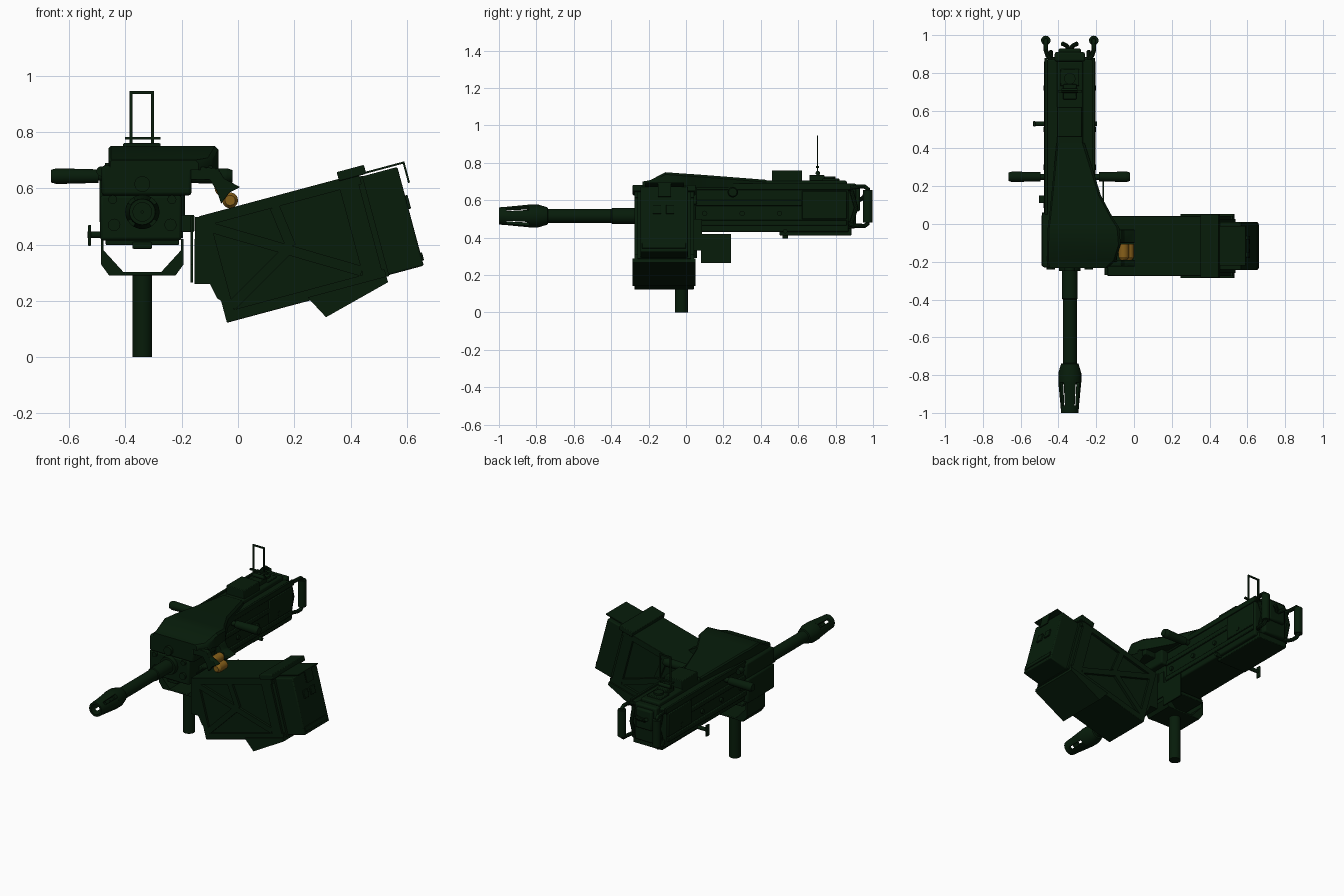
import bpy, bmesh, math
from mathutils import Matrix, Vector

def material(name, rgb):
    m = bpy.data.materials.new(name)
    m.diffuse_color = (*rgb, 1)
    return m

GREEN = material("dark_green", (0.002, 0.0115, 0.003))
BRASS = material("brass_orange", (0.24, 0.115, 0.01))
CX, BZ = -0.34, 0.516          # gun centre line and bore height
I = Matrix.Identity(4)

def finish(name, bm, mat=GREEN, M=I, bevel=0):
    bmesh.ops.recalc_face_normals(bm, faces=bm.faces)
    bm.transform(M)
    me = bpy.data.meshes.new(name)
    bm.to_mesh(me)
    bm.free()
    me.materials.append(mat)
    ob = bpy.data.objects.new(name, me)
    bpy.context.collection.objects.link(ob)
    if bevel:
        b = ob.modifiers.new("bevel", 'BEVEL')
        b.width, b.segments, b.limit_method = bevel, 2, 'ANGLE'
    return ob

def loft(name, sections, M=I, bevel=0, mat=GREEN):
    """Join equal-length rings of points and cap the ends."""
    bm = bmesh.new()
    rings = [[bm.verts.new(p) for p in s] for s in sections]
    n = len(rings[0])
    for a, b in zip(rings, rings[1:]):
        for i in range(n):
            bm.faces.new((a[i], a[(i + 1) % n], b[(i + 1) % n], b[i]))
    bm.faces.new(rings[0])
    bm.faces.new(rings[-1])
    return finish(name, bm, mat, M, bevel)

def box(name, x0, x1, y0, y1, z0, z1, bevel=0.004, M=I):
    return loft(name, [[(x0, y, z0), (x1, y, z0), (x1, y, z1), (x0, y, z1)] for y in (y0, y1)], M, bevel)

def prism(name, pts, y0, y1, M=I, bevel=0):
    return loft(name, [[(x, y, z) for x, z in pts] for y in (y0, y1)], M, bevel)

def cyl(name, p0, p1, r, r2=None, n=20, mat=GREEN, M=I):
    p0, p1 = Vector(p0), Vector(p1)
    q = (p1 - p0).to_track_quat('Z', 'Y')
    ring = lambda p, rad: [p + q @ Vector((rad * math.cos(t), rad * math.sin(t), 0))
                           for t in (2 * math.pi * i / n for i in range(n))]
    return loft(name, [ring(p0, r), ring(p1, r if r2 is None else r2)], M, 0, mat)

def revolve(name, prof, a0=0, a1=360, n=24):
    """Sweep a closed (y, radius) profile round the bore."""
    def ring(a):
        a = math.radians(a)
        return [(CX + r * math.cos(a), y, BZ + r * math.sin(a)) for y, r in prof]
    bm = bmesh.new()
    full = a1 - a0 == 360
    rings = [[bm.verts.new(p) for p in ring(a0 + (a1 - a0) * i / n)] for i in range(n if full else n + 1)]
    k = len(prof)
    for i in range(n):
        a, b = rings[i], rings[(i + 1) % len(rings)]
        for j in range(k):
            bm.faces.new((a[j], a[(j + 1) % k], b[(j + 1) % k], b[j]))
    if not full:
        bm.faces.new(rings[0])
        bm.faces.new(rings[-1])
    return finish(name, bm)

def tube(name, pts, r, M=I, res=3):
    cu = bpy.data.curves.new(name, 'CURVE')
    cu.dimensions, cu.bevel_depth, cu.bevel_resolution, cu.use_fill_caps = '3D', r, res, True
    sp = cu.splines.new('POLY')
    sp.points.add(len(pts) - 1)
    for p, c in zip(sp.points, pts):
        p.co = (*(M @ Vector(c)), 1)
    tmp = bpy.data.objects.new(name + "_path", cu)
    me = bpy.data.meshes.new_from_object(tmp)
    bpy.data.objects.remove(tmp)
    me.materials.clear()
    me.materials.append(GREEN)
    bpy.context.collection.objects.link(bpy.data.objects.new(name, me))

# Post and yoke
cyl("post", (CX, -0.025, 0), (CX, -0.025, 0.3), 0.035, n=24)
box("yoke_base", -0.46, -0.225, -0.13, 0.06, 0.29, 0.302)
for s in (-1, 1):
    box("yoke_side", *sorted((CX + s * 0.147, CX + s * 0.137)), -0.13, 0.06, 0.335, 0.42, 0)
    prism("yoke_gusset", [(CX + s * a, b) for a, b in
          ((0.147, 0.39), (0.065, 0.3), (0.075, 0.29), (0.118, 0.29), (0.147, 0.33))], -0.13, 0.06)
box("yoke_top_plate", -0.47, -0.21, -0.15, 0.08, 0.398, 0.42)
box("yoke_pad", -0.375, -0.305, -0.2, -0.1, 0.385, 0.41)

# Barrel and slotted muzzle
revolve("barrel", [(-0.85, 0.004), (-0.85, 0.037), (-0.4, 0.037), (-0.395, 0.042), (-0.2, 0.042), (-0.2, 0.004)])
revolve("muzzle_rear", [(-0.84, 0.03), (-0.84, 0.061), (-0.79, 0.061), (-0.74, 0.046), (-0.735, 0.03)])
revolve("muzzle_ring", [(-1, 0.033), (-1, 0.046), (-0.96, 0.049), (-0.96, 0.033)])
for i in range(4):
    revolve("muzzle_bar", [(-0.965, 0.034), (-0.965, 0.0485), (-0.835, 0.061), (-0.835, 0.042)],
            90 * i - 32, 90 * i + 32, 6)
revolve("barrel_collar", [(-0.25, 0.03), (-0.25, 0.056), (-0.2, 0.062), (-0.2, 0.03)])

# Receiver
box("receiver", -0.463, -0.213, -0.2, 0.87, 0.43, 0.68, 0.008)
box("receiver_front", -0.49, -0.2, -0.225, 0.05, 0.415, 0.575, 0.01)
box("feed_housing", -0.485, -0.165, -0.23, 0.06, 0.575, 0.68, 0.01)
box("receiver_rear_floor", -0.445, -0.235, 0.5, 0.885, 0.412, 0.45)
box("rear_cover", -0.408, -0.27, 0.4, 0.86, 0.67, 0.705, 0.008)
box("cover_block", -0.408, -0.275, 0.46, 0.62, 0.69, 0.76)
box("cover_step", -0.39, -0.29, 0.73, 0.82, 0.7, 0.716)
cyl("cover_button", (CX, 0.77, 0.7), (CX, 0.77, 0.728), 0.03)
for s in (-1, 1):
    side = CX + s * 0.125
    box("upper_rail", side - 0.008, side + 0.008, 0.05, 0.88, 0.655, 0.69, 0.003)
    box("side_rail", side - 0.012, side + 0.012, 0.05, 0.62, 0.57, 0.6)
    box("lower_rail", side - 0.012, side + 0.012, 0.05, 0.86, 0.465, 0.495)
    box("rear_side_plate", side - 0.011, side + 0.011, 0.62, 0.86, 0.5, 0.65)
    for y in (0.1, 0.3, 0.5, 0.72):
        cyl("side_bolt", (side, y, 0.53), (side + s * 0.013, y, 0.53), 0.014, n=12)
    cyl("front_bolt", (CX + s * 0.1, -0.24, 0.47), (CX + s * 0.1, -0.2, 0.47), 0.022, n=12)
    cyl("front_bolt", (CX + s * 0.105, -0.24, 0.56), (CX + s * 0.105, -0.2, 0.56), 0.016, n=12)
cyl("front_cap", (CX, -0.25, 0.615), (CX, -0.2, 0.615), 0.028)
cyl("sear_lever", (CX, 0.53, 0.435), (-0.535, 0.53, 0.435), 0.012)
box("sear_lever_plate", -0.533, -0.522, 0.515, 0.545, 0.395, 0.47)
cyl("sear_pin", (CX, 0.53, 0.435), (-0.195, 0.53, 0.435), 0.012)

# Feed cover with flared right side
cover = [(-0.232, -0.455, -0.14, 0.7), (-0.19, -0.46, -0.095, 0.708), (-0.11, -0.46, -0.07, 0.75),
         (-0.02, -0.457, -0.078, 0.743), (0.03, -0.45, -0.11, 0.74), (0.15, -0.438, -0.175, 0.731), (0.43, -0.41, -0.262, 0.709)]
loft("feed_cover", [[(l, y, 0.665), (r, y, 0.665), (r, y, t - 0.012), (r - 0.012, y, t), (l + 0.008, y, t), (l, y, t - 0.008)]
                    for y, l, r, t in cover])
cyl("cover_hinge", (-0.485, 0.11, 0.66), (-0.485, 0.15, 0.66), 0.018)

# Charging handles
for s, end in ((-1, -0.665), (1, -0.02)):
    cyl("charging_arm", (CX, 0.25, 0.643), (CX + s * 0.19, 0.25, 0.643), 0.016)
    cyl("charging_grip", (CX + s * 0.155, 0.25, 0.643), (end - s * 0.02, 0.25, 0.643), 0.024, 0.028)
    cyl("charging_grip_end", (end - s * 0.02, 0.25, 0.643), (end, 0.25, 0.643), 0.028, 0.022)

# Rear plate, trigger and spade grips
box("back_plate", -0.42, -0.26, 0.86, 0.91, 0.45, 0.69, 0.01)
box("back_plate_cap", -0.4, -0.28, 0.9, 0.93, 0.54, 0.67, 0.01)
for s in (-1, 1):
    tube("trigger_paddle", [(CX, 0.92, 0.6), (CX + s * 0.018, 0.945, 0.61), (CX + s * 0.04, 0.955, 0.625)], 0.012)
    x, a = CX + s * 0.127, CX + s * 0.1
    tube("grip_frame", [(a, 0.87, 0.66), (x - s * 0.01, 0.89, 0.668), (x, 0.92, 0.673), (x, 0.955, 0.673), (x, 0.972, 0.66),
                        (x, 0.972, 0.475), (x, 0.955, 0.463), (x, 0.92, 0.463), (x - s * 0.01, 0.89, 0.466), (a, 0.87, 0.475)], 0.012)
    cyl("grip", (x, 0.972, 0.48), (x, 0.972, 0.655), 0.025)
    tube("grip_brace", [(a, 0.885, 0.48), (CX + s * 0.1, 0.91, 0.56), (a, 0.885, 0.65)], 0.012)

# Rear sight
box("sight_base", -0.375, -0.305, 0.66, 0.74, 0.7, 0.735)
box("sight_bar", -0.402, -0.275, 0.695, 0.71, 0.773, 0.782, 0)
cyl("sight_hinge", (-0.385, 0.705, 0.745), (-0.297, 0.705, 0.745), 0.012)
for x in (-0.38, -0.304):
    box("sight_post", x - 0.005, x + 0.005, 0.7, 0.707, 0.735, 0.945, 0)
box("sight_top", -0.385, -0.299, 0.7, 0.707, 0.935, 0.945, 0)

# Tilted ammunition box
T = Matrix.Translation((-0.04, 0, 0.125)) @ Matrix.Rotation(math.radians(-15), 4, 'Y')
box("ammo_box_core", 0.008, 0.6, -0.26, 0.026, 0.008, 0.377, 0, T)
def strut(u0, v0, u1, v1, w):
    d = Vector((u1 - u0, v1 - v0)).normalized() * (w / 2)
    pts = [(u0 - d.y, v0 + d.x), (u1 - d.y, v1 + d.x), (u1 + d.y, v1 - d.x), (u0 + d.y, v0 - d.x)]
    for y0, y1 in ((-0.275, -0.255), (0.02, 0.042)):
        prism("ammo_box_strut", pts, y0, y1, T)
for s in ((0, 0.018, 0.59, 0.018, 0.036), (0, 0.367, 0.59, 0.367, 0.036), (0.018, 0, 0.018, 0.385, 0.036),
          (0.545, 0, 0.545, 0.385, 0.07), (0.03, 0.34, 0.51, 0.05, 0.036), (0.27, 0.35, 0.29, 0.2, 0.036),
          (0.29, 0.2, 0.03, 0.05, 0.036)):
    strut(*s)
box("ammo_box_lid", 0, 0.59, -0.275, 0.042, 0.372, 0.388, 0.003, T)
box("ammo_box_floor", 0, 0.59, -0.275, 0.042, -0.003, 0.012, 0.003, T)
box("lid_band", 0.515, 0.615, -0.285, 0.052, 0.38, 0.413, 0.004, T)
prism("ammo_box_foot", [(0.3, 0.01), (0.345, -0.075), (0.59, -0.012), (0.59, 0.01)], -0.285, 0.052, T)
box("ammo_box_end", 0.59, 0.728, -0.243, 0.01, 0.012, 0.375, 0.006, T)
for y in (-0.155, -0.085):
    box("end_latch", 0.725, 0.737, y - 0.022, y + 0.022, 0.22, 0.27, 0.003, T)
box("end_rib", 0.725, 0.734, -0.235, 0.0, 0.03, 0.06, 0.003, T)
box("end_lid", 0.6, 0.757, -0.22, -0.01, 0.381, 0.388, 0, T)
box("end_lid_lip", 0.75, 0.757, -0.15, -0.08, 0.31, 0.388, 0, T)

# Box bracket
box("bracket_plate", -0.168, -0.16, 0.08, 0.24, 0.265, 0.42, 0)
box("bracket_arm", -0.168, -0.16, -0.2, 0.085, 0.33, 0.5, 0)
box("bracket_mount", -0.22, -0.155, -0.12, 0.04, 0.445, 0.505)
prism("bracket_cheek", [(-0.153, 0.497), (-0.1, 0.5), (-0.06, 0.2), (-0.075, 0.21), (-0.1, 0.26), (-0.155, 0.26)], -0.27, 0.035)

# Feed throat and rounds
throat = [(-0.17, 0.68), (-0.07, 0.67), (-0.05, 0.635), (0.007, 0.604), (-0.03, 0.585), (-0.06, 0.545),
          (-0.075, 0.59), (-0.1, 0.63), (-0.17, 0.63)]
for y0, y1 in ((-0.225, -0.19), (-0.1, -0.03)):
    prism("feed_throat", throat, y0, y1, bevel=0.003)
box("feed_tray", -0.18, -0.09, -0.2, 0.0, 0.63, 0.68)
for x, z in ((-0.028, 0.557), (-0.055, 0.6)):
    cyl("round_body", (x, -0.175, z), (x, -0.105, z), 0.028, mat=BRASS)
    cyl("round_nose", (x, -0.175, z), (x, -0.19, z), 0.028, 0.018, mat=BRASS)

# Smooth shading with sharp edges kept
for ob in bpy.data.objects:
    ob.select_set(True)
bpy.context.view_layer.objects.active = bpy.data.objects["post"]
bpy.ops.object.shade_smooth_by_angle(angle=math.radians(35))
